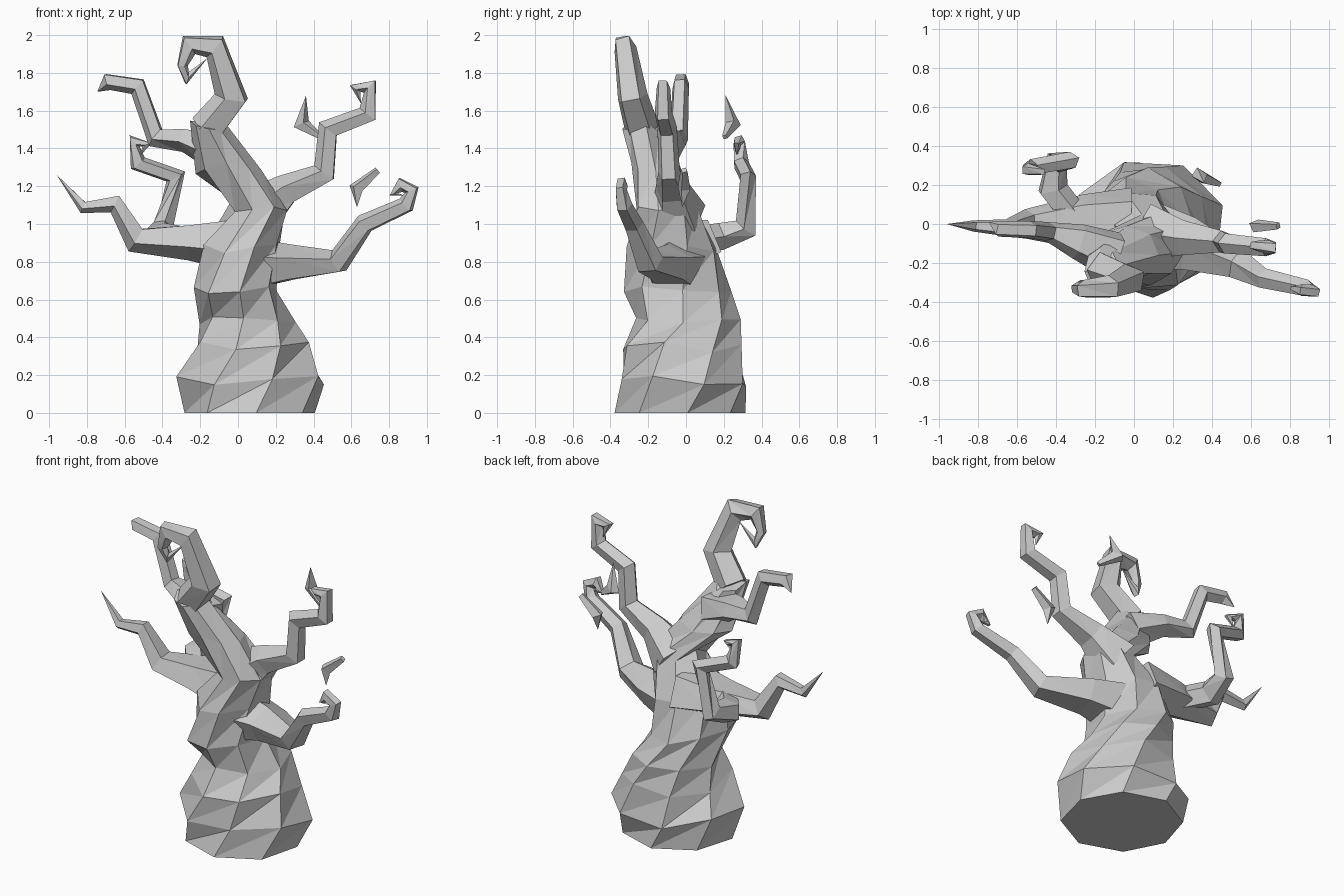
import bpy, bmesh, math, random
from mathutils import Vector

random.seed(4)


def skin(name, rings, tip):
    """Skin equal-sized rings with flat triangles, ending in a tip."""
    bm = bmesh.new()
    loops = [[bm.verts.new(p) for p in ring] for ring in rings]
    n = len(loops[0])
    for a, b in zip(loops, loops[1:]):
        for i in range(n):
            j = (i + 1) % n
            bm.faces.new((a[i], a[j], b[j]))
            bm.faces.new((a[i], b[j], b[i]))
    bm.faces.new(loops[0][::-1])
    t = bm.verts.new(tip)
    for i in range(n):
        bm.faces.new((loops[-1][i], loops[-1][(i + 1) % n], t))
    bmesh.ops.recalc_face_normals(bm, faces=bm.faces)
    me = bpy.data.meshes.new(name)
    bm.to_mesh(me)
    bm.free()
    ob = bpy.data.objects.new(name, me)
    bpy.context.collection.objects.link(ob)
    return ob


def limb(name, pts, sides=5, start=(0, 1, 0)):
    """Crooked limb through (x, y, z, radius[, depth factor]), last is the tip."""
    P = [Vector(p[:3]) for p in pts]
    u = Vector(start)
    rings = []
    for k in range(len(P) - 1):
        d1 = (P[k + 1] - P[k]).normalized()
        d0 = (P[k] - P[k - 1]).normalized() if k else d1
        t = (d0 + d1).normalized()
        u = (u - t * u.dot(t)).normalized()
        v = t.cross(u)
        bend = d1 - d0                      # widen the ring at mitred corners
        m = min(1.3, 1 / max(0.3, t.dot(d1)))
        bend = bend.normalized() if bend.length > 1e-4 else v
        w = pts[k][4] if len(pts[k]) > 4 else 1
        ring = []
        for i in range(sides):
            a = 2 * math.pi * (i + 0.25) / sides
            o = (u * math.cos(a) * w + v * math.sin(a)) * pts[k][3] * 1.08
            o += bend * o.dot(bend) * (m - 1)
            ring.append(P[k] + o)
        rings.append(ring)
    return skin(name, rings, P[-1])


# Twisted trunk: z, centre x, centre y, radius x, radius y
trunk = [(0.00, 0.06, -0.025, 0.35, 0.34), (0.17, 0.065, -0.01, 0.395, 0.345),
         (0.35, 0.075, -0.02, 0.30, 0.32), (0.50, 0.05, 0.01, 0.245, 0.275),
         (0.66, -0.015, -0.05, 0.22, 0.285), (0.86, 0.02, -0.07, 0.205, 0.245),
         (1.10, 0.115, -0.10, 0.15, 0.17), (1.29, -0.05, -0.15, 0.17, 0.14),
         (1.52, -0.165, -0.23, 0.09, 0.11)]
rings = []
for k, (z, cx, cy, rx, ry) in enumerate(trunk):
    ring = []
    for i in range(8):
        a = 2 * math.pi * i / 8 + 0.1 + 0.2 * k
        s = random.uniform(0.98, 1.05)
        dz = random.uniform(-0.035, 0.035) if k else 0
        ring.append((cx + rx * s * math.cos(a), cy + ry * s * math.sin(a), z + dz))
    rings.append(ring)
skin("trunk", rings, (-0.15, -0.23, 1.53))

# Curled crown continuing the trunk
limb("crown_branch", [(-.165, -.235, 1.50, .09), (-.03, -.285, 1.67, .078),
     (-.12, -.325, 1.94, .058), (-.26, -.335, 1.95, .045), (-.295, -.33, 1.84, .027),
     (-.27, -.31, 1.77, .025), (-.16, -.30, 1.88, 0)])

# Left side branches
limb("upper_left_branch", [(-.10, -.16, 1.38, .10, 1.2), (-.28, -.09, 1.445, .06, 1.5),
     (-.435, -.04, 1.46, .047), (-.53, -.03, 1.73, .043), (-.69, -.025, 1.755, .04),
     (-.745, .01, 1.70, 0)])
limb("lower_left_branch", [(-.02, 0, .90, .14, 1.3), (-.26, .01, .91, .095, 1.45),
     (-.54, 0, .92, .062, 1.2), (-.65, -.02, 1.11, .042), (-.82, -.01, 1.09, .028),
     (-.96, 0, 1.26, 0)])
limb("rear_left_branch", [(-.28, 0, .91, .07), (-.42, .18, .935, .07),
     (-.40, .32, .98, .052), (-.33, .325, 1.25, .042), (-.53, .29, 1.32, .04),
     (-.55, .28, 1.44, .03), (-.48, .27, 1.42, .02), (-.52, .27, 1.36, 0)],
     start=(0, 0, 1))

# Right side branches
limb("upper_right_branch", [(.10, -.04, 1.05, .14), (.26, -.07, 1.18, .08, 1.1),
     (.46, -.09, 1.27, .055), (.48, -.10, 1.50, .05), (.69, -.12, 1.58, .045),
     (.70, -.12, 1.73, .035), (.62, -.11, 1.72, .025), (.65, -.10, 1.64, 0)])
limb("lower_right_branch", [(.06, -.06, .78, .14, 1.3), (.28, -.10, .79, .095, 1.4),
     (.53, -.20, .80, .058, 1.35), (.67, -.28, 1.00, .05), (.89, -.33, 1.10, .042),
     (.92, -.345, 1.18, .03), (.86, -.34, 1.21, .03), (.82, -.33, 1.16, .015),
     (.88, -.33, 1.15, 0)])

# Loose hooked twig ends
limb("right_twig", [(.74, -.01, 1.285, .018), (.625, -.01, 1.19, .033),
     (.63, -.02, 1.09, 0)], 4)
limb("rear_twig", [(.44, .205, 1.46, .014), (.335, .25, 1.53, .035),
     (.36, .21, 1.68, 0)], 4)
